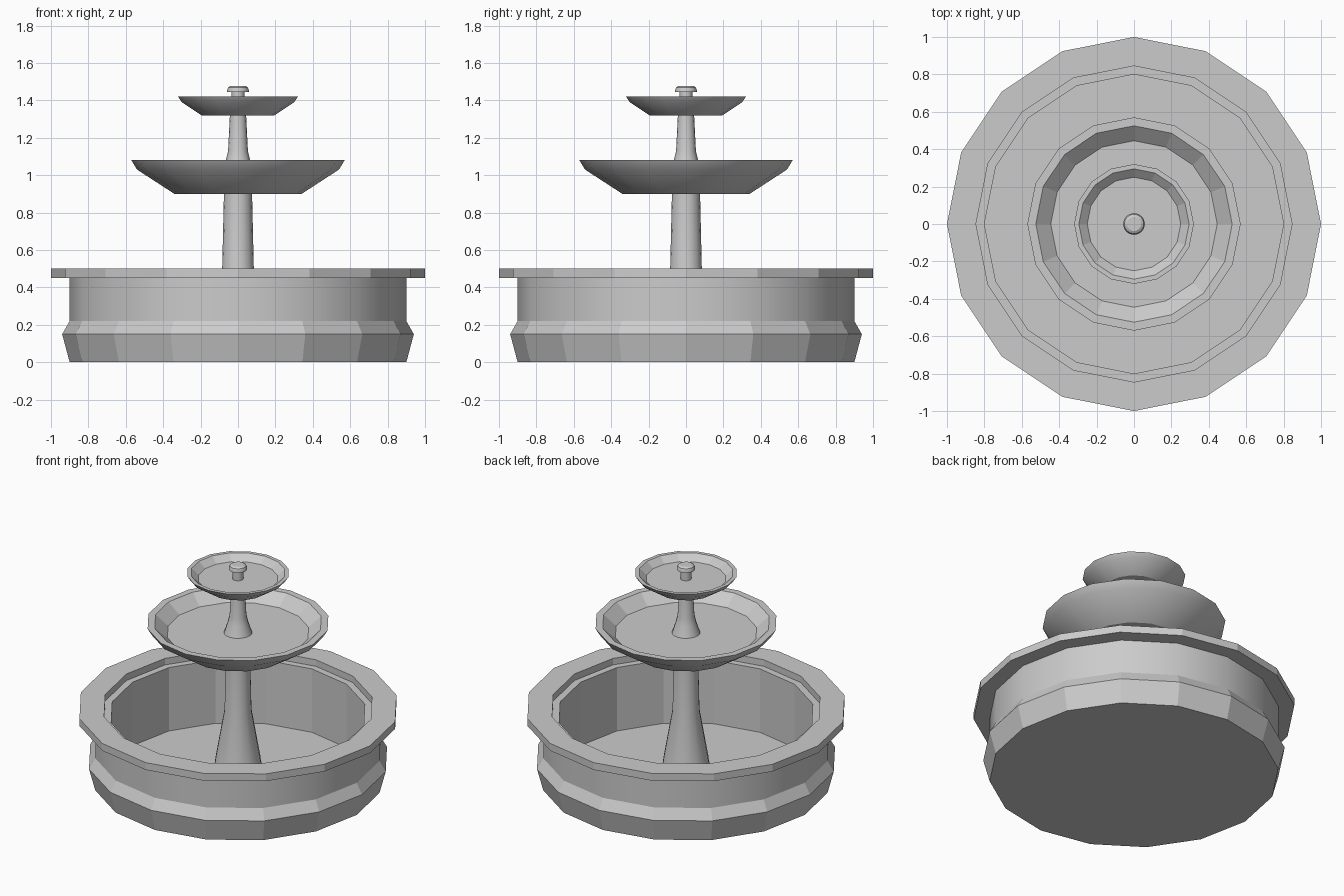
import bpy, bmesh
from math import cos, sin, pi, radians

if "Cube" in bpy.data.objects:
    bpy.data.objects.remove(bpy.data.objects["Cube"])

SIDES = 16


def lathe(name, profile, smooth=()):
    """Turn (radius, z) points round the z axis; 'smooth' lists the bands shaded smooth."""
    bm = bmesh.new()
    rings = []
    for r, z in profile:
        rings.append([bm.verts.new((r * cos(2 * pi * i / SIDES), r * sin(2 * pi * i / SIDES), z))
                      for i in range(SIDES)])
    for band, (a, b) in enumerate(zip(rings, rings[1:])):
        for i in range(SIDES):
            j = (i + 1) % SIDES
            face = bm.faces.new((a[i], a[j], b[j], b[i]))
            face.smooth = band in smooth
    # close both ends with flat caps
    bm.faces.new(rings[0][::-1])
    bm.faces.new(rings[-1])
    bmesh.ops.recalc_face_normals(bm, faces=bm.faces[:])
    for e in bm.edges:
        e.smooth = e.calc_face_angle(0) < radians(35)
    mesh = bpy.data.meshes.new(name)
    bm.to_mesh(mesh)
    bm.free()
    obj = bpy.data.objects.new(name, mesh)
    bpy.context.collection.objects.link(obj)
    return obj


# Pool basin: faceted plinth, smooth wall, overhanging rim, inner ledge, floor
lathe("basin", [(0.90, 0), (0.94, 0.15), (0.90, 0.22), (0.90, 0.45),
                (1.00, 0.45), (1.00, 0.50), (0.845, 0.50), (0.845, 0.455),
                (0.80, 0.455), (0.80, 0.02)], smooth=(2,))

# Main pedestal with flared foot
lathe("lower_column", [(0.16, 0.02), (0.14, 0.16), (0.085, 0.48), (0.075, 0.91)],
      smooth=(0, 1, 2))

# Large and small bowls: smooth underside, flat lip, faceted inside
lathe("large_bowl", [(0.34, 0.90), (0.54, 1.03), (0.57, 1.08),
                     (0.525, 1.08), (0.445, 1.01)], smooth=(0, 1))
lathe("small_bowl", [(0.195, 1.32), (0.30, 1.39), (0.32, 1.42),
                     (0.295, 1.42), (0.25, 1.38)], smooth=(0, 1))

# Slim pedestal between the bowls
lathe("upper_column", [(0.088, 1.01), (0.065, 1.08), (0.053, 1.13), (0.043, 1.33)],
      smooth=(0, 1, 2))

# Spout on top: short stem with a domed cap
lathe("spout_stem", [(0.035, 1.38), (0.035, 1.45)], smooth=(0,))
lathe("spout_cap", [(0.058, 1.445), (0.058, 1.455), (0.052, 1.47), (0.038, 1.478)],
      smooth=(0, 1, 2))
